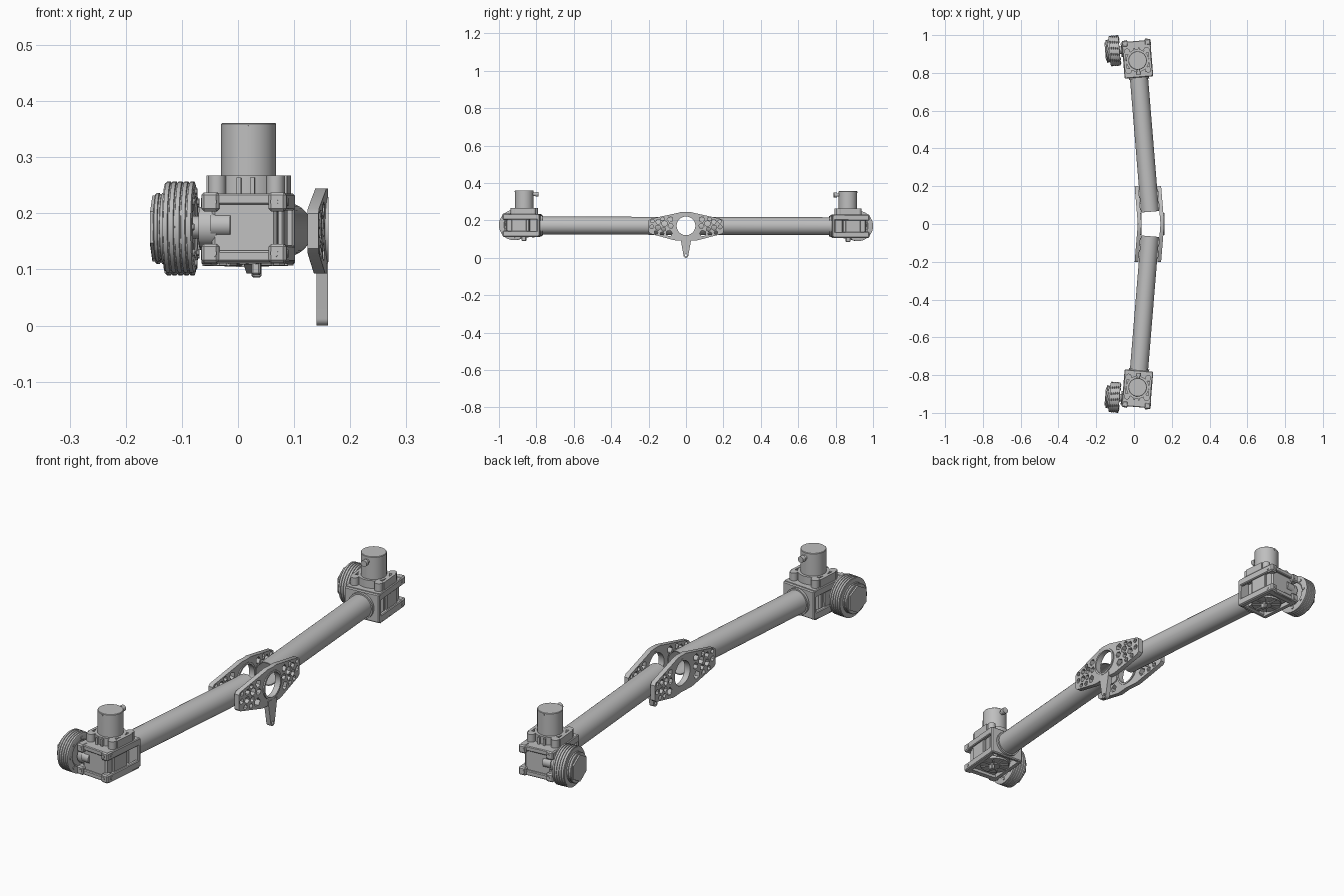
import bpy, bmesh, math
from mathutils import Matrix, Vector

old = bpy.data.objects.get("Cube")
if old:
    bpy.data.objects.remove(old, do_unlink=True)

metal = bpy.data.materials.new("cast grey metal")
metal.use_nodes = True
GREY = (0.52, 0.52, 0.52, 1)
metal.diffuse_color = GREY
metal.node_tree.nodes["Principled BSDF"].inputs["Base Color"].default_value = GREY

# Arm frame: origin at the centre joint, the arm runs along -y, swept back by SWEEP
SWEEP = math.radians(4.7)
ROOT = Matrix.Translation((0.09, 0, 0.171)) @ Matrix.Rotation(math.radians(-0.15), 4, 'X')
ARM = Matrix.Rotation(-SWEEP, 4, 'Z')
MIRROR = Matrix.Scale(-1, 4, (0, 1, 0))
SIDES = (("front", ROOT @ ARM), ("back", ROOT @ MIRROR @ ARM))
BOX_Y = -0.868      # motor axis along the arm


def place(name, bm, matrix):
    """Turn a bmesh into a finished object."""
    bm.transform(matrix)
    bmesh.ops.recalc_face_normals(bm, faces=bm.faces)
    me = bpy.data.meshes.new(name)
    bm.to_mesh(me)
    bm.free()
    me.materials.append(metal)
    ob = bpy.data.objects.new(name, me)
    bpy.context.scene.collection.objects.link(ob)
    bpy.ops.object.select_all(action='DESELECT')
    ob.select_set(True)
    bpy.context.view_layer.objects.active = ob
    bpy.ops.object.shade_smooth_by_angle(angle=math.radians(30))


def add_box(bm, lo, hi, bevel=0):
    lo, hi = Vector(lo), Vector(hi)
    m = Matrix.Translation((lo + hi) / 2) @ Matrix.Diagonal((*(hi - lo), 1))
    verts = bmesh.ops.create_cube(bm, size=1, matrix=m)["verts"]
    if bevel:
        edges = list({e for v in verts for e in v.link_edges})
        bmesh.ops.bevel(bm, geom=edges, offset=bevel, segments=1, affect='EDGES')


def add_rod(bm, start, end, r, sides=24):
    a, b = Vector(start), Vector(end)
    rot = (b - a).to_track_quat('Z', 'Y').to_matrix().to_4x4()
    bmesh.ops.create_cone(bm, cap_ends=True, segments=sides, radius1=r, radius2=r,
                          depth=(b - a).length,
                          matrix=Matrix.Translation((a + b) / 2) @ rot)


def add_lathe(bm, profile, matrix, steps=48):
    """Spin (radius, height) points about local z in an empty bmesh."""
    vs = [bm.verts.new((r, 0, h)) for r, h in profile]
    es = [bm.edges.new(p) for p in zip(vs, vs[1:])]
    bmesh.ops.spin(bm, geom=vs + es, cent=(0, 0, 0), axis=(0, 0, 1),
                   angle=math.tau, steps=steps, use_merge=True)
    bmesh.ops.remove_doubles(bm, verts=bm.verts, dist=1e-5)
    bm.transform(matrix)


def circle(u, v, r, n=24, start=0.0, turn=math.tau):
    return [(u + r * math.cos(start + turn * i / n), v + r * math.sin(start + turn * i / n))
            for i in range(n)]


def sheet(loops, thick):
    """Flat plate from an outline followed by its holes."""
    cu = bpy.data.curves.new("plate_outline", 'CURVE')
    cu.dimensions, cu.fill_mode, cu.extrude = '2D', 'BOTH', thick / 2
    for loop in loops:
        sp = cu.splines.new('POLY')
        sp.points.add(len(loop) - 1)
        for p, (u, v) in zip(sp.points, loop):
            p.co = (u, v, 0, 1)
        sp.use_cyclic_u = True
    ob = bpy.data.objects.new("plate_outline", cu)
    bm = bmesh.new()
    bm.from_mesh(ob.to_mesh())
    bmesh.ops.remove_doubles(bm, verts=bm.verts, dist=1e-6)
    ob.to_mesh_clear()
    bpy.data.objects.remove(ob)
    bpy.data.curves.remove(cu)
    return bm


X_AXIS = Matrix.Rotation(math.radians(-90), 4, 'Y')   # local z becomes -x

for side, M in SIDES:
    # Hollow arm tube
    bm = bmesh.new()
    tube = [(0.048, 0.065), (0.048, 0.79), (0.044, 0.79), (0.044, 0.065), (0.048, 0.065)]
    add_lathe(bm, tube, Matrix.Rotation(math.radians(90), 4, 'X'))
    place(side + "_arm_tube", bm, M)

    # Tube flange and collar
    bm = bmesh.new()
    add_box(bm, (-0.076, -0.795, -0.058), (0.076, -0.778, 0.06), 0.004)
    add_rod(bm, (0, -0.78, 0), (0, -0.768, 0), 0.054, 32)
    place(side + "_tube_flange", bm, M)

    # Gearbox: core, web to the flange, frame rails, bolted corner lugs
    bm = bmesh.new()
    add_box(bm, (-0.058, -0.962, -0.05), (0.058, -0.835, 0.058), 0.006)
    add_box(bm, (-0.03, -0.84, -0.05), (0.03, -0.79, 0.058))
    for s in (-1, 1):
        for z in (-0.045, 0.047):
            add_box(bm, (s * 0.068 - 0.008, -0.97, z - 0.015),
                    (s * 0.068 + 0.008, -0.785, z + 0.015), 0.003)
            add_box(bm, (s * 0.06 - 0.016, -0.978, z - 0.017),
                    (s * 0.06 + 0.016, -0.945, z + 0.017), 0.005)
            add_rod(bm, (s * 0.055, -0.975, z), (s * 0.055, -0.98, z), 0.007, 12)
            add_rod(bm, (s * 0.07, -0.952, z), (s * 0.078, -0.952, z), 0.007, 12)
        add_box(bm, (s * 0.062 - 0.006, -0.93, -0.04), (s * 0.062 + 0.006, -0.85, 0.04), 0.003)
    for z in (-0.05, 0.052):
        add_box(bm, (-0.06, -0.972, z - 0.01), (0.06, -0.95, z + 0.01), 0.003)
    add_box(bm, (-0.07, -0.96, 0.052), (0.07, -0.785, 0.062))
    place(side + "_gearbox", bm, M)

    # Underside frame, round cover, spokes and sensor nub
    bm = bmesh.new()
    for s in (-1, 1):
        add_box(bm, (s * 0.066 - 0.008, -0.965, -0.062), (s * 0.066 + 0.008, -0.79, -0.05))
    add_box(bm, (-0.07, -0.965, -0.062), (0.07, -0.945, -0.05))
    add_rod(bm, (0, BOX_Y, -0.045), (0, BOX_Y, -0.058), 0.06, 40)
    add_rod(bm, (0, BOX_Y, -0.05), (0, BOX_Y, -0.064), 0.022, 24)
    for i in range(8):
        c, s = math.cos(i * math.tau / 8), math.sin(i * math.tau / 8)
        add_rod(bm, (0.02 * c, BOX_Y + 0.02 * s, -0.058),
                (0.056 * c, BOX_Y + 0.056 * s, -0.058), 0.005, 6)
    add_box(bm, (0.006, BOX_Y - 0.012, -0.083), (0.022, BOX_Y + 0.012, -0.055), 0.003)
    place(side + "_underside_cover", bm, M)

    # Motor seat with clamp ears
    bm = bmesh.new()
    add_rod(bm, (0, BOX_Y, 0.058), (0, BOX_Y, 0.094), 0.06, 48)
    for i in range(4):
        t = math.pi / 4 + i * math.pi / 2
        x, y = 0.074 * math.cos(t), BOX_Y + 0.074 * math.sin(t)
        add_rod(bm, (x, y, 0.058), (x, y, 0.094), 0.016, 16)
    for s in (-1, 1):
        add_box(bm, (s * 0.066 - 0.006, BOX_Y - 0.045, 0.06),
                (s * 0.066 + 0.006, BOX_Y + 0.045, 0.094))
        add_box(bm, (s * 0.012 - 0.004, BOX_Y - 0.068, 0.06),
                (s * 0.012 + 0.004, BOX_Y - 0.05, 0.09))
    place(side + "_motor_seat", bm, M)

    # Motor can and cable socket
    bm = bmesh.new()
    add_lathe(bm, [(0, 0.06), (0.049, 0.06), (0.049, 0.186), (0.047, 0.188), (0, 0.188)],
              Matrix.Translation((0, BOX_Y, 0)))
    place(side + "_motor_can", bm, M)
    bm = bmesh.new()
    add_rod(bm, (0, BOX_Y + 0.045, 0.167), (0, BOX_Y + 0.062, 0.167), 0.009, 16)
    add_rod(bm, (0, BOX_Y + 0.06, 0.167), (0, BOX_Y + 0.076, 0.167), 0.013, 16)
    add_rod(bm, (0, BOX_Y - 0.045, 0.181), (0, BOX_Y - 0.051, 0.181), 0.004, 10)
    place(side + "_cable_socket", bm, M)

    # Output shaft with bearing boss
    bm = bmesh.new()
    add_rod(bm, (-0.1, -0.93, 0.002), (-0.05, -0.93, 0.002), 0.02)
    add_rod(bm, (-0.082, -0.93, 0.002), (-0.05, -0.93, 0.002), 0.036, 32)
    add_rod(bm, (-0.06, -0.95, 0.006), (-0.025, -0.95, 0.006), 0.021)
    place(side + "_output_shaft", bm, M)

    # Ribbed wheel, turned as one profile, with bolts and a six-sided hub cap
    profile = [(0, 0.094), (0.05, 0.094), (0.055, 0.09), (0.074, 0.09)]
    for i in range(5):
        h = 0.091 + i * 0.0105
        profile += [(0.081, h + 0.001), (0.081, h + 0.008), (0.0785, h + 0.0085), (0.0785, h + 0.0105)]
    profile += [(0.061, 0.1435), (0.061, 0.149), (0.058, 0.15), (0.058, 0.153),
                (0.061, 0.154), (0.061, 0.159), (0.059, 0.161), (0, 0.161)]
    bm = bmesh.new()
    add_lathe(bm, profile, Matrix.Translation((0, -0.93, 0.002)) @ X_AXIS, 64)
    for i in range(8):
        t = i * math.tau / 8
        y, z = -0.93 + 0.064 * math.cos(t), 0.002 + 0.064 * math.sin(t)
        add_rod(bm, (-0.092, y, z), (-0.087, y, z), 0.006, 12)
    add_rod(bm, (-0.158, -0.93, 0.002), (-0.167, -0.93, 0.002), 0.056, 6)
    place(side + "_ribbed_wheel", bm, M)

# Joint plates: each half is one pierced sheet, swept to follow its arm
outline = [(0, 0.073), (0.03, 0.073), (0.045, 0.069), (0.19, 0.037), (0.2, 0.028),
           (0.2, -0.034), (0.19, -0.043), (0.07, -0.075), (0.055, -0.078), (0, -0.078)]
arc = circle(0, 0, 0.05, 24, -math.pi / 2, math.pi) + [(0, 0.05)]
HOLES = [(0.085, 0.035, 0.0155), (0.082, 0, 0.0135), (0.09, -0.04, 0.0175), (0.115, 0.012, 0.016),
         (0.12, -0.018, 0.012), (0.125, 0.037, 0.01), (0.128, -0.043, 0.011), (0.148, 0.022, 0.013),
         (0.15, -0.01, 0.015), (0.16, -0.036, 0.01), (0.18, 0.025, 0.01), (0.182, -0.005, 0.011)]
holes = [circle(u, v, r, 5 + i % 2, i * 0.9) for i, (u, v, r) in enumerate(HOLES)]
TO_SIDE = Matrix(((0, 0, 1, 0), (-1, 0, 0, 0), (0, 1, 0, 0), (0, 0, 0, 1)))
SHEAR = Matrix.Identity(4)
SHEAR[0][1] = math.tan(SWEEP)

for label, x in (("left", 0.06), ("right", -0.06)):
    offset = Matrix.Translation((x, 0, 0))
    for side, flip in (("front", Matrix.Identity(4)), ("back", MIRROR)):
        bm = sheet([outline + arc] + holes, 0.02)
        place(f"{label}_{side}_joint_plate", bm, ROOT @ offset @ flip @ SHEAR @ TO_SIDE)
    # Raised rim around the centre opening
    bm = bmesh.new()
    add_lathe(bm, [(0.05, -0.011), (0.058, -0.011), (0.058, 0.011), (0.05, 0.011), (0.05, -0.011)],
              offset @ X_AXIS)
    place(label + "_plate_rim", bm, ROOT)

# Hanging lever on the left plate
tip = circle(0, -0.158, 0.013, 12, math.pi, math.pi) + [(0.013, -0.158)]
lever = [(0.026, -0.085), (0.03, -0.06), (-0.03, -0.06), (-0.026, -0.085)]
bm = sheet([tip + lever, circle(0, -0.157, 0.006, 16)], 0.0205)
place("hanging_lever", bm, ROOT @ Matrix.Translation((0.06, 0, 0)) @ TO_SIDE)
